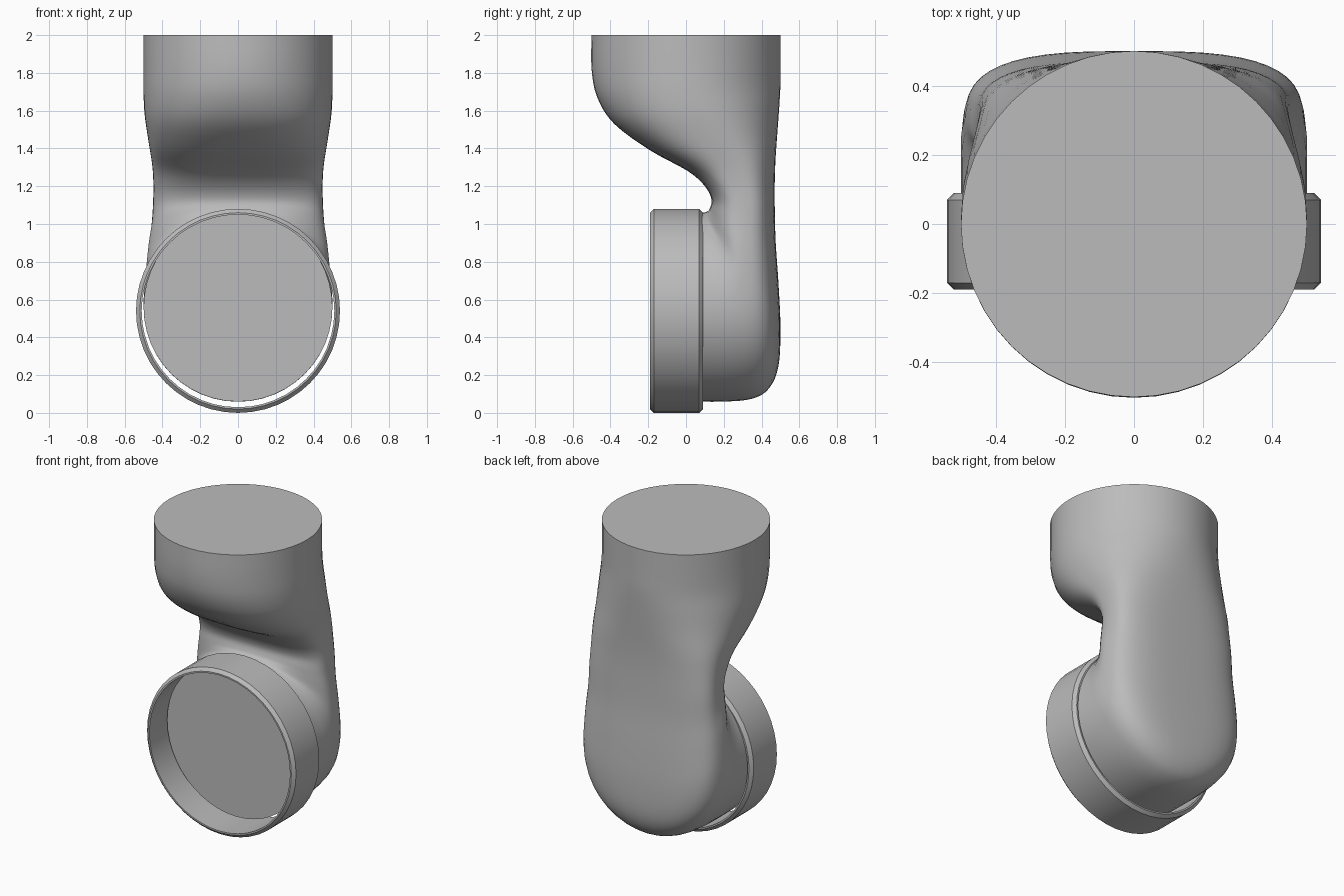
import bpy
import bmesh
import math

cube = bpy.data.objects.get("Cube")
if cube:
    bpy.data.objects.remove(cube, do_unlink=True)

grey = bpy.data.materials.new("light grey")
grey.use_nodes = True
colour = (0.5, 0.5, 0.5, 1)
grey.diffuse_color = colour
grey.node_tree.nodes["Principled BSDF"].inputs["Base Color"].default_value = colour

SIDES = 48
STEPS = 4


def finish(bm, name):
    bmesh.ops.recalc_face_normals(bm, faces=bm.faces)
    mesh = bpy.data.meshes.new(name)
    bm.to_mesh(mesh)
    bm.free()
    obj = bpy.data.objects.new(name, mesh)
    bpy.context.collection.objects.link(obj)
    mesh.materials.append(grey)
    bpy.ops.object.select_all(action="DESELECT")
    obj.select_set(True)
    bpy.context.view_layer.objects.active = obj
    bpy.ops.object.shade_smooth_by_angle(angle=math.radians(35))
    return obj


def bridge(bm, a, b):
    for i in range(len(a)):
        j = (i + 1) % len(a)
        bm.faces.new((a[i], a[j], b[j], b[i]))


def catmull(p, t):
    a, b, c, d = p
    return 0.5 * (2 * b + (c - a) * t + (2 * a - 5 * b + 4 * c - d) * t ** 2
                  + (3 * b - a - 3 * c + d) * t ** 3)


def section(bm, key):
    """Ring spanning the inner to the outer bend, squarer where n is above 2."""
    iy, iz, oy, oz, w, n_in, n_out = key
    ring = []
    for k in range(SIDES):
        ang = 2 * math.pi * k / SIDES
        c, s = math.cos(ang), math.sin(ang)
        e = 2 / (n_out if c > 0 else n_in)
        along = math.copysign(abs(c) ** e, c)
        side = math.copysign(abs(s) ** e, s)
        t = (along + 1) / 2
        ring.append(bm.verts.new((w * side, iy + (oy - iy) * t, iz + (oz - iz) * t)))
    return ring


# Elbow body: inner y, z, outer y, z, half width, inner and outer squareness
keys = [
    (-.5, 2, .5, 2, .5, 2, 2),
    (-.5, 1.82, .5, 1.85, .5, 2, 2),
    (-.47, 1.67, .5, 1.74, .5, 2.1, 2),
    (-.38, 1.53, .495, 1.64, .495, 2.3, 2.1),
    (-.19, 1.39, .485, 1.5, .475, 2.7, 2.3),
    (.01, 1.28, .475, 1.36, .455, 3, 2.6),
    (.1, 1.2, .47, 1.23, .448, 3.2, 2.8),
    (.135, 1.13, .47, 1.08, .45, 3, 3),
    (.125, 1.08, .475, .9, .458, 2.7, 3),
    (.11, 1.065, .49, .68, .475, 2.3, 3),
    (.09, 1.06, .5, .45, .487, 2, 3),
    (.07, 1.06, .49, .25, .495, 2, 2.5),
    (.05, 1.06, .44, .13, .5, 2, 2.15),
    (.03, 1.06, .35, .075, .5, 2, 2),
    (.01, 1.06, .2, .06, .5, 2, 2),
    (-.02, 1.06, -.02, .06, .5, 2, 2),
]
bm = bmesh.new()
rings = []
last = len(keys) - 1
for i in range(last):
    near = [keys[max(0, min(last, i + d))] for d in (-1, 0, 1, 2)]
    for s in range(STEPS):
        rings.append(section(bm, [catmull(p, s / STEPS) for p in zip(*near)]))
rings.append(section(bm, keys[-1]))
for a, b in zip(rings, rings[1:]):
    bridge(bm, a, b)
bm.faces.new(rings[0])
bm.faces.new(rings[-1])
finish(bm, "elbow_body")

# Open collar around the front opening, with chamfered outer rims
profile = [(.51, -.19), (.52, -.19), (.54, -.17), (.54, .07), (.52, .09), (.51, .09)]
bm = bmesh.new()
loops = []
for r, y in profile:
    loops.append([bm.verts.new((r * math.sin(2 * math.pi * k / SIDES), y,
                                .54 + r * math.cos(2 * math.pi * k / SIDES)))
                  for k in range(SIDES)])
for a, b in zip(loops, loops[1:] + loops[:1]):
    bridge(bm, a, b)
finish(bm, "front_collar")
